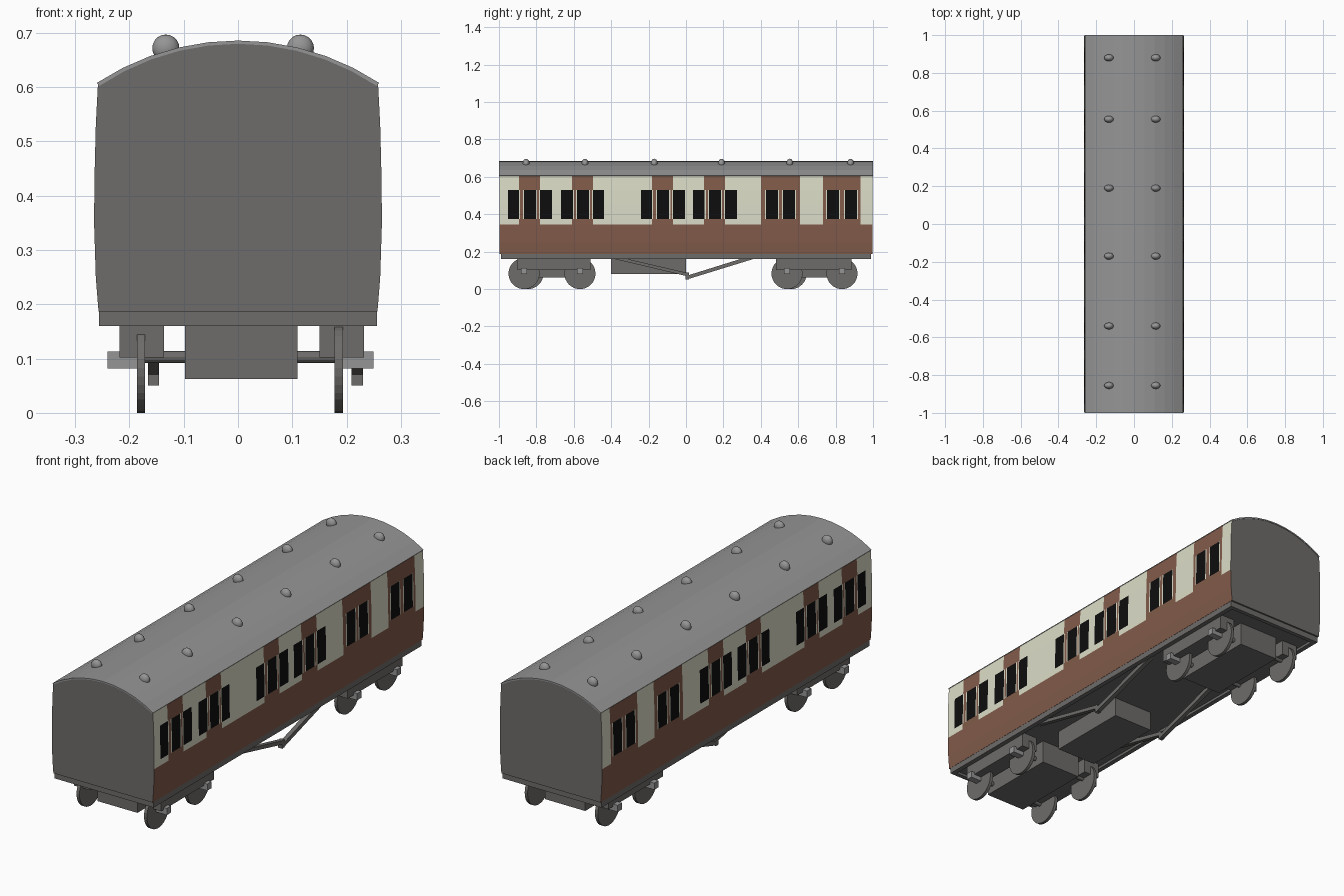
import bpy, bmesh, math
from mathutils import Vector, Matrix

if "Cube" in bpy.data.objects:
    bpy.data.objects.remove(bpy.data.objects["Cube"])


def material(name, rgb):
    m = bpy.data.materials.new(name)
    m.diffuse_color = (*rgb, 1)
    m.use_nodes = True
    m.node_tree.nodes["Principled BSDF"].inputs["Base Color"].default_value = m.diffuse_color
    return m


GREY = material("dark_grey", (0.155, 0.15, 0.145))
LIGHT = material("roof_grey", (0.30, 0.30, 0.30))
BROWN = material("brown_paint", (0.22, 0.105, 0.068))
CREAM = material("cream_paint", (0.72, 0.72, 0.58))
BLACK = material("window_black", (0.004, 0.004, 0.004))


def finish(name, bm, mats, smooth=False):
    bmesh.ops.recalc_face_normals(bm, faces=bm.faces)
    me = bpy.data.meshes.new(name)
    bm.to_mesh(me)
    bm.free()
    ob = bpy.data.objects.new(name, me)
    bpy.context.collection.objects.link(ob)
    for m in mats:
        me.materials.append(m)
    if smooth:
        for p in me.polygons:
            p.use_smooth = True
    return ob


def box(name, lo, hi, mat):
    bm = bmesh.new()
    lo, hi = Vector(lo), Vector(hi)
    size = hi - lo
    bmesh.ops.create_cube(bm, size=1, matrix=Matrix.Translation((lo + hi) / 2) @ Matrix.Diagonal((*size, 1)))
    return finish(name, bm, [mat])


def cylinder_x(name, center, r, length, segs, mat):
    bm = bmesh.new()
    bmesh.ops.create_cone(bm, cap_ends=True, segments=segs, radius1=r, radius2=r, depth=length,
                          matrix=Matrix.Translation(center) @ Matrix.Rotation(math.pi / 2, 4, 'Y'))
    return finish(name, bm, [mat])


def extrude_yz(name, pts, x0, x1, mat):
    bm = bmesh.new()
    f = bm.faces.new([bm.verts.new((x0, y, z)) for y, z in pts])
    ext = bmesh.ops.extrude_face_region(bm, geom=[f])
    bmesh.ops.translate(bm, vec=(x1 - x0, 0, 0), verts=[v for v in ext["geom"] if isinstance(v, bmesh.types.BMVert)])
    return finish(name, bm, [mat])


def roof_arc(half, base, top, n=10):
    sag = top - base
    r = (half * half + sag * sag) / (2 * sag)
    a = math.asin(half / r)
    return [(r * math.sin(a - 2 * a * i / n), top - r + r * math.cos(a - 2 * a * i / n)) for i in range(n + 1)]


# Window and door positions along the coach
windows = [(-.952, -.893), (-.866, -.802), (-.78, -.717), (-.668, -.604), (-.583, -.519), (-.497, -.439),
           (-.241, -.182), (-.155, -.09), (-.07, -.005), (.037, .10), (.123, .187), (.209, .273),
           (.428, .492), (.519, .583), (.754, .818), (.85, .914)]
doors = [(-.893, -.78), (-.610, -.497), (-.182, -.07), (.096, .209), (.40, .61), (.733, .934)]
FRAME = .006


def inside(y, spans, pad=0.0):
    return any(a - pad < y < b + pad for a, b in spans)


# Coach body: bulged section swept over the window and door lines
side = [(.257, .187), (.262, .25), (.265, .345), (.265, .374), (.264, .45), (.262, .53), (.258, .607)]
arc = roof_arc(.258, .607, .680)
section = side + arc[1:-1] + [(-x, z) for x, z in reversed(side)]
ys = {-.998, .998}
for a, b in doors:
    ys |= {a, b}
for a, b in windows:
    ys |= {a - FRAME, a, b, b + FRAME}
ys = sorted(ys)
bm = bmesh.new()
rings = [[bm.verts.new((x, y, z)) for x, z in section] for y in ys]
n = len(section)
for r0, r1 in zip(rings, rings[1:]):
    for i in range(n):
        j = (i + 1) % n
        bm.faces.new((r0[i], r0[j], r1[j], r1[i]))
bm.faces.new(rings[0])
bm.faces.new(rings[-1])
for f in bm.faces:
    c = f.calc_center_median()
    if abs(c.x) < .255 or c.z < .19:
        f.material_index = 0
    elif c.z < .345:
        f.material_index = 1
    elif .374 < c.z < .53 and inside(c.y, windows):
        f.material_index = 3
    elif .374 < c.z < .53 and inside(c.y, windows, FRAME):
        f.material_index = 2
    else:
        f.material_index = 1 if inside(c.y, doors) else 2
finish("coach_body", bm, [GREY, BROWN, CREAM, BLACK])

# Roof shell
outer = roof_arc(.260, .608, .686)
inner = [(x * .985, z - .006) for x, z in reversed(outer)]
bm = bmesh.new()
f = bm.faces.new([bm.verts.new((x, -1, z)) for x, z in outer + inner])
ext = bmesh.ops.extrude_face_region(bm, geom=[f])
bmesh.ops.translate(bm, vec=(0, 2, 0), verts=[v for v in ext["geom"] if isinstance(v, bmesh.types.BMVert)])
finish("roof", bm, [LIGHT])

# Roof ventilators
for x in (-.133, .115):
    for y in (-.855, -.54, -.17, .19, .555, .88):
        bm = bmesh.new()
        bmesh.ops.create_uvsphere(bm, u_segments=16, v_segments=10, radius=1,
                                  matrix=Matrix.Translation((x, y, .672)) @ Matrix.Diagonal((.025, .018, .025, 1)))
        finish("roof_vent", bm, [LIGHT], True)

# Underframe: floor with a rim of sole bars and end beams
box("floor", (-.25, -.985, .172), (.25, .985, .19), GREY)
for s in (-1, 1):
    box("sole_bar", (s * .245 - .011, -.99, .160), (s * .245 + .011, .99, .189), GREY)
    box("end_beam", (-.256, s * .98 - .01, .160), (.256, s * .98 + .01, .189), GREY)

# Equipment box and truss rods
box("equipment_box", (-.098, -.40, .08), (.11, 0, .175), GREY)
truss = [(-.43, .172), (0, .088), (.0, .052), (.02, .06), (.39, .172), (.34, .172), (.02, .084), (.02, .09),
         (0, .07), (-.37, .172)]
for x0, x1 in ((-.166, -.146), (.209, .230)):
    extrude_yz("truss_rod_front", [(-.43, .172), (.01, .068), (.01, .086), (-.36, .172)], x0, x1, GREY)
    extrude_yz("truss_rod_rear", [(.0, .05), (.39, .170), (.32, .170), (.0, .070)], x0, x1, GREY)
    box("truss_post", (x0, -.002, .052), (x1, .016, .088), GREY)

# Bogies: centre slab, side beams, wheels, axles and axle boxes
CX = .007
for name, y0, y1, right, left in (
        ("front", -.90, -.51, (-.866, -.567), (-.845, -.567)),
        ("rear", .48, .885, (.540, .834), (.562, .834))):
    box(name + "_bogie_frame", (-.098, y0, .062), (.11, y1, .174), GREY)
    for s, wheel_ys in ((1, right), (-1, left)):
        box(name + "_bogie_beam", (CX + s * .184 - .041, y0, .102), (CX + s * .184 + .041, y1, .174), GREY)
        for y in wheel_ys:
            cylinder_x("wheel", (CX * .5 + s * .182, y, .083), .083, .015, 32, GREY)
            cx = CX * .6 + s * .217
            box("axle_box", (cx - .028, y - .016, .082), (cx + .028, y + .016, .113), LIGHT)
    for y in right:
        cylinder_x("axle", (CX * .5, y, .103), .011, .36, 12, GREY)
